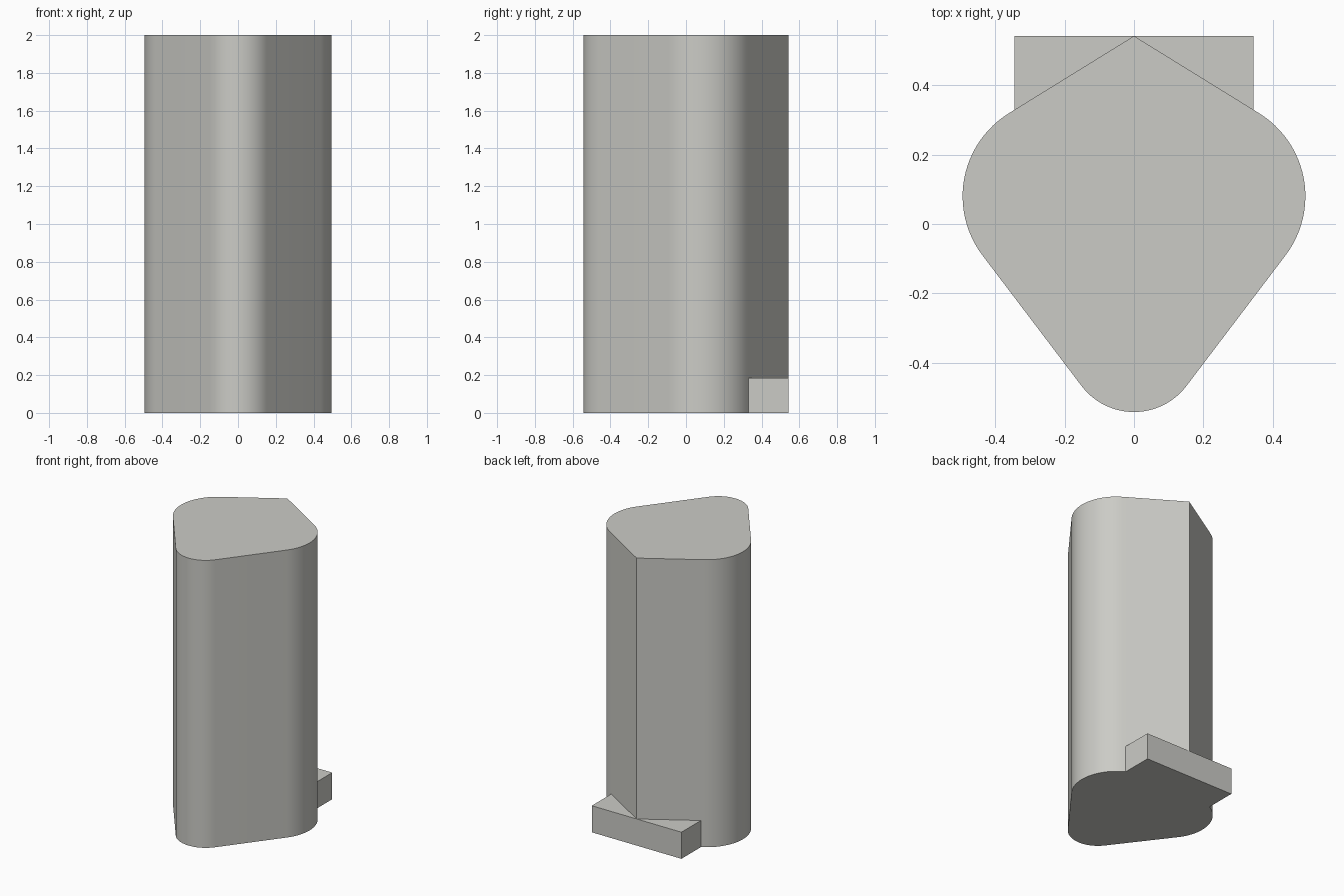
import bpy, bmesh, math

if "Cube" in bpy.data.objects:
    bpy.data.objects.remove(bpy.data.objects["Cube"])

APEX_Y, HEIGHT = 0.543, 2.0
LUG_X, LUG_H = 0.345, 0.185


def arc(cx, cy, r, a0, a1, n):
    """Points on an arc, angles in degrees."""
    angles = [math.radians(a0 + (a1 - a0) * i / n) for i in range(n + 1)]
    return [(cx + r * math.cos(a), cy + r * math.sin(a)) for a in angles]


# Right half of the outline: front nose, broad shoulder, straight back flank
right = arc(0, -0.353, 0.19, -90, -37.1, 12) + arc(0.213, 0.08, 0.282, -37.1, 58.3, 24)
sx, sy = right[-1]
right.append((LUG_X, APEX_Y + (sy - APEX_Y) * LUG_X / sx))  # flank meets the lug
n = len(right)
outline = right + [(0, APEX_Y)] + [(-x, y) for x, y in reversed(right[1:])]
total = len(outline)

bm = bmesh.new()
low, mid, top = [[bm.verts.new((x, y, z)) for x, y in outline] for z in (0, LUG_H, HEIGHT)]

# Column walls, left open behind the lug
for i in range(total):
    j = (i + 1) % total
    bm.faces.new((mid[i], mid[j], top[j], top[i]))
    if i not in (n - 1, n):
        bm.faces.new((low[i], low[j], mid[j], mid[i]))
bm.faces.new(top)

# Rectangular lug at the foot of the back corner
r0, r1, l0, l1 = [bm.verts.new((x, APEX_Y, z)) for x in (LUG_X, -LUG_X) for z in (0, LUG_H)]
bm.faces.new((low[n - 1], r0, r1, mid[n - 1]))
bm.faces.new((l0, low[n + 1], mid[n + 1], l1))
bm.faces.new((r0, l0, l1, mid[n], r1))
bm.faces.new((mid[n - 1], r1, mid[n]))
bm.faces.new((mid[n], l1, mid[n + 1]))

# Shared flat underside
bm.faces.new(list(reversed(low[:n] + [r0, l0] + low[n + 1:])))
bm.verts.remove(low[n])

mesh = bpy.data.meshes.new("column_with_lug")
bm.to_mesh(mesh)
bm.free()
column = bpy.data.objects.new("column_with_lug", mesh)
bpy.context.collection.objects.link(column)

grey = bpy.data.materials.new("warm_grey")
grey.diffuse_color = (0.60, 0.60, 0.565, 1)
grey.use_nodes = True
grey.node_tree.nodes["Principled BSDF"].inputs["Base Color"].default_value = grey.diffuse_color
mesh.materials.append(grey)

# Smooth the rounded walls, keep the corners crisp
bpy.context.view_layer.objects.active = column
column.select_set(True)
bpy.ops.object.shade_smooth_by_angle(angle=math.radians(30))
